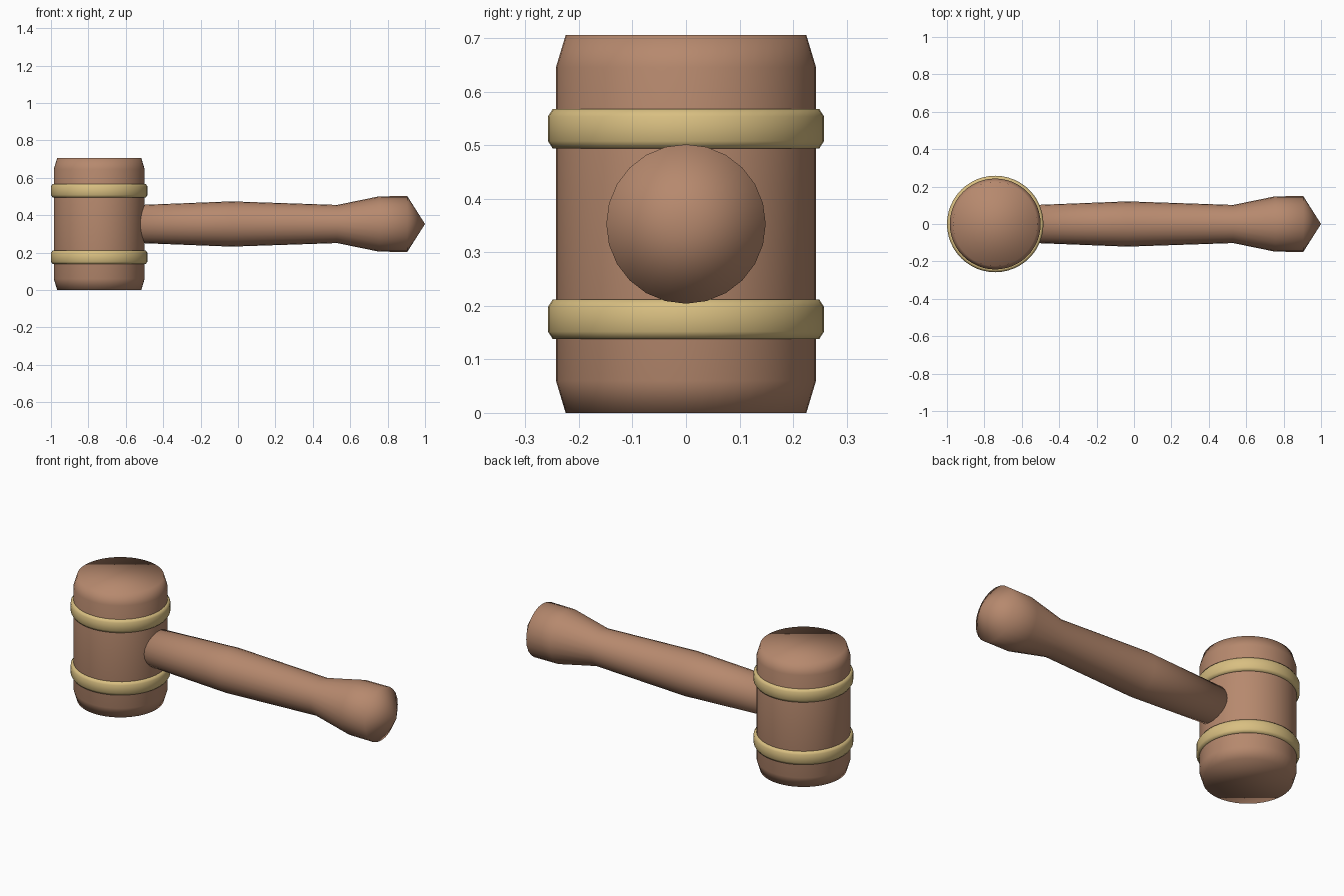
import bpy, bmesh, math
from mathutils import Matrix

if "Cube" in bpy.data.objects:
    bpy.data.objects.remove(bpy.data.objects["Cube"])


def material(name, color):
    m = bpy.data.materials.new(name)
    m.diffuse_color = (*color, 1)
    m.use_nodes = True
    m.node_tree.nodes["Principled BSDF"].inputs["Base Color"].default_value = m.diffuse_color
    return m


wood = material("brown wood", (0.47, 0.25, 0.155))
brass = material("pale gold", (0.69, 0.52, 0.22))


def lathe(name, profile, sides, mat, matrix, ring=False):
    """Revolve (radius, height) points around z; a ring closes the profile on itself."""
    bm = bmesh.new()
    loops = []
    for r, h in profile:
        if r == 0:
            loops.append([bm.verts.new((0, 0, h))] * sides)
        else:
            loops.append([bm.verts.new((r * math.cos(2 * math.pi * i / sides),
                                        r * math.sin(2 * math.pi * i / sides), h))
                          for i in range(sides)])
    pairs = list(zip(loops, loops[1:]))
    if ring:
        pairs.append((loops[-1], loops[0]))
    for a, b in pairs:
        for i in range(sides):
            j = (i + 1) % sides
            bm.faces.new(list(dict.fromkeys((a[i], a[j], b[j], b[i]))))
    if not ring:
        for loop in (loops[0], loops[-1]):
            if loop[0] is not loop[1]:
                bm.faces.new(loop)
    bmesh.ops.recalc_face_normals(bm, faces=bm.faces)
    mesh = bpy.data.meshes.new(name)
    bm.to_mesh(mesh)
    bm.free()
    mesh.shade_smooth()
    mesh.materials.append(mat)
    ob = bpy.data.objects.new(name, mesh)
    ob.matrix_world = matrix
    bpy.context.collection.objects.link(ob)


HEAD_X, MID_Z = -0.742, 0.353

# mallet head with chamfered striking faces
lathe("head", [(0.225, 0), (0.243, 0.06), (0.243, 0.646), (0.225, 0.706)],
      48, wood, Matrix.Translation((HEAD_X, 0, 0)))

# two metal bands, mirrored about the middle of the head
band = [(0.236, -0.037), (0.249, -0.037), (0.258, -0.023),
        (0.258, 0.023), (0.249, 0.037), (0.236, 0.037)]
for name, side in (("lower_band", -1), ("upper_band", 1)):
    lathe(name, band, 48, brass,
          Matrix.Translation((HEAD_X, 0, MID_Z + side * 0.178)), ring=True)

# handle: swelling grip, flared pommel and pointed end, turned along x
lathe("handle", [(0.095, -0.70), (0.121, -0.035), (0.102, 0.53),
                 (0.148, 0.755), (0.149, 0.905), (0, 1.0)],
      24, wood, Matrix.Translation((0, 0, MID_Z)) @ Matrix.Rotation(math.pi / 2, 4, 'Y'))
